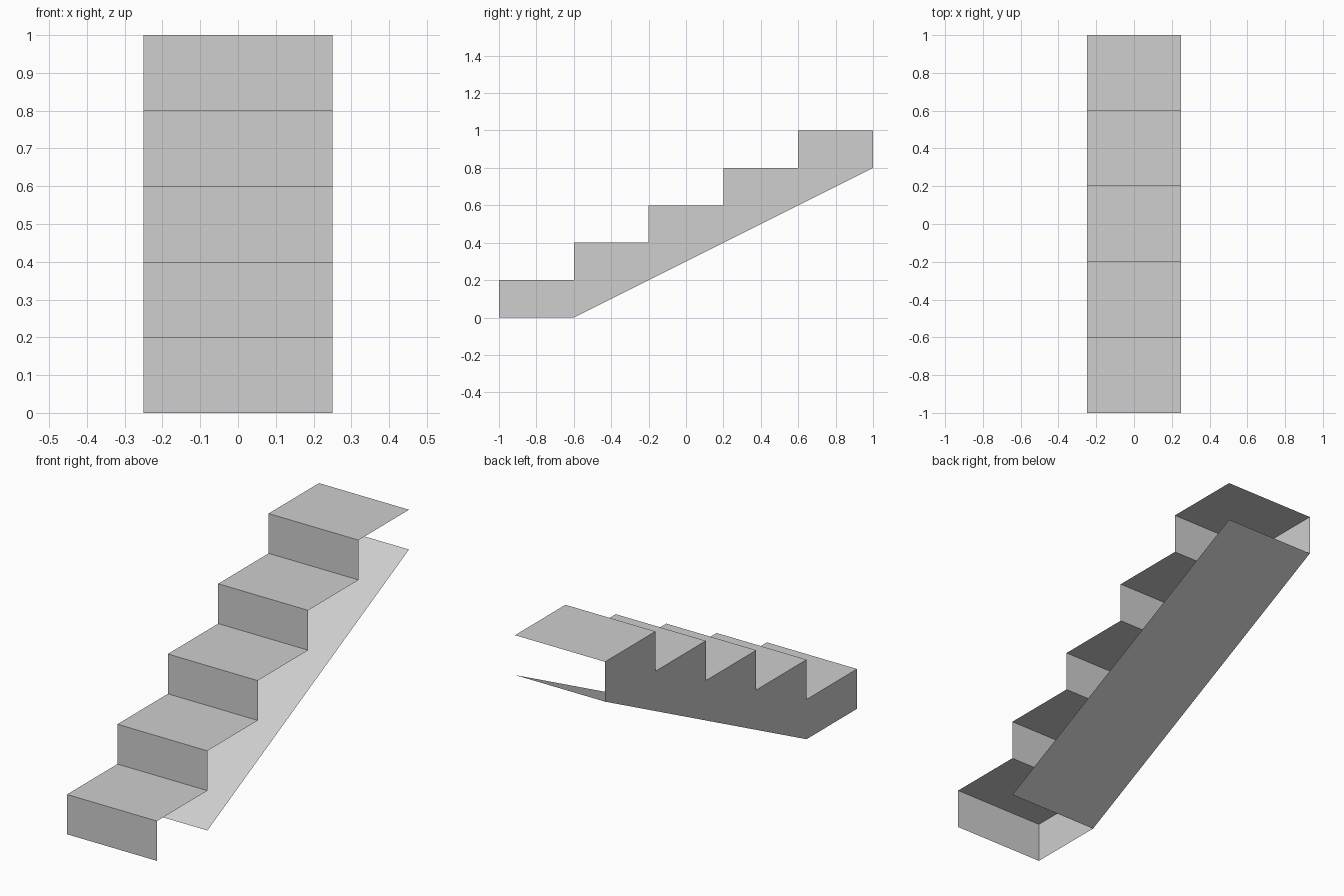
import bpy
import bmesh

cube = bpy.data.objects.get("Cube")
if cube:
    bpy.data.objects.remove(cube, do_unlink=True)

STEPS = 5
RUN, RISE = 0.4, 0.2
HALF = 0.25  # half width of the flight

grey = bpy.data.materials.new("light_grey")
grey.use_nodes = True
colour = (0.62, 0.62, 0.62, 1)
grey.diffuse_color = colour
grey.node_tree.nodes["Principled BSDF"].inputs["Base Color"].default_value = colour


def make_object(name, bm):
    mesh = bpy.data.meshes.new(name)
    bm.to_mesh(mesh)
    bm.free()
    mesh.materials.append(grey)
    obj = bpy.data.objects.new(name, mesh)
    bpy.context.collection.objects.link(obj)
    return obj


def strip(name, path):
    """Sweep an open (y, z) path across the full width."""
    bm = bmesh.new()
    rows = [[bm.verts.new((x, y, z)) for x in (-HALF, HALF)] for y, z in path]
    for a, b in zip(rows, rows[1:]):
        bm.faces.new((a[0], a[1], b[1], b[0]))
    return make_object(name, bm)


# Zigzag profile, from the front foot up to the top landing
zigzag = [(-1, 0)]
for i in range(STEPS):
    y, z = -1 + RUN * i, RISE * (i + 1)
    zigzag += [(y, z), (y + RUN, z)]

# Sloping underside, from the top back edge down to the back of the first step
slope = [(1, 1 - RISE), (-1 + RUN, 0)]

strip("treads_and_risers", zigzag)
strip("sloping_underside", slope)

# Closed side wall on the -x side; the other side, back and foot stay open
bm = bmesh.new()
bm.faces.new([bm.verts.new((-HALF, y, z)) for y, z in zigzag + slope])
bm.normal_update()
for face in bm.faces:
    if face.normal.x > 0:
        face.normal_flip()
make_object("side_wall", bm)
